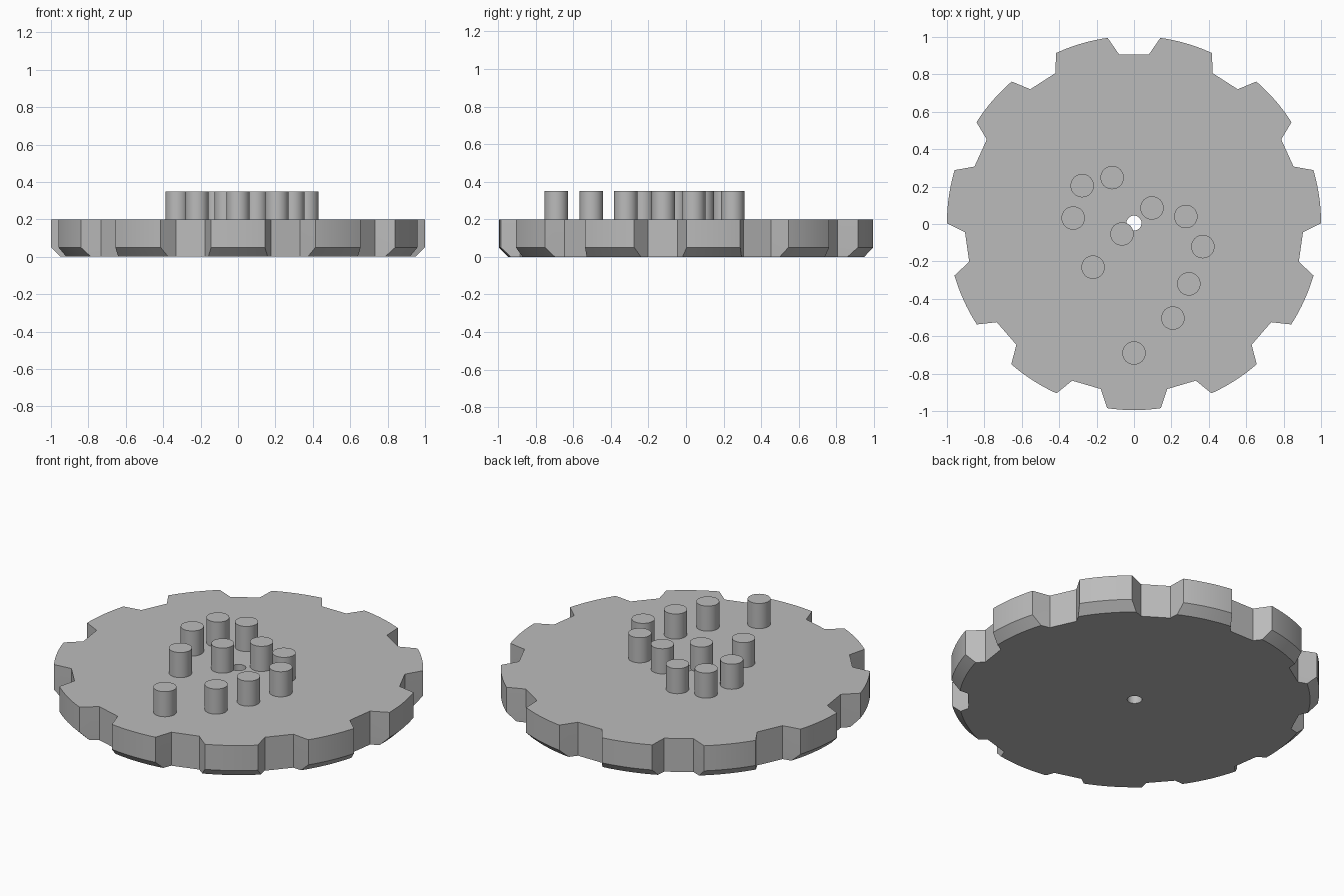
import bpy, bmesh
from math import radians, cos, sin, pi, tau
from mathutils import Vector

cube = bpy.data.objects.get("Cube")
if cube:
    bpy.data.objects.remove(cube)

TEETH, ARC_STEPS = 11, 10
PITCH = 360 / TEETH
TIP_R, ROOT_R, BASE_R, HOLE_R = 1.0, 0.905, 0.95, 0.04
THICK, CHAMFER, PIN_TOP, PIN_R = 0.2, 0.05, 0.35, 0.0625
CENTRE = Vector((0, 0.005, 0))

grey = bpy.data.materials.new("plain_grey")
grey.use_nodes = True
colour = (0.5, 0.5, 0.5, 1)
grey.diffuse_color = colour
grey.node_tree.nodes["Principled BSDF"].inputs["Base Color"].default_value = colour


def finish(bm, name):
    bmesh.ops.recalc_face_normals(bm, faces=bm.faces)
    mesh = bpy.data.meshes.new(name)
    bm.to_mesh(mesh)
    bm.free()
    mesh.materials.append(grey)
    obj = bpy.data.objects.new(name, mesh)
    bpy.context.collection.objects.link(obj)
    bpy.ops.object.select_all(action="DESELECT")
    obj.select_set(True)
    bpy.context.view_layer.objects.active = obj
    bpy.ops.object.shade_smooth_by_angle(angle=radians(25))
    return obj


def polar(r, deg):
    return Vector((r * cos(radians(deg)), r * sin(radians(deg)), 0))


def outline(tip_r, half_gap):
    """Toothed outline: a flat root, then a rounded tip, repeated."""
    points = []
    for i in range(TEETH):
        mid = 90 + i * PITCH
        points += [polar(ROOT_R, mid - 5.05), polar(ROOT_R, mid + 5.05)]
        span = PITCH - 2 * half_gap
        points += [polar(tip_r, mid + half_gap + span * k / ARC_STEPS)
                   for k in range(ARC_STEPS + 1)]
    return points


# Toothed disc: rings from the hole, over the top, down the rim and underneath
tip = outline(TIP_R, 8.1)
base = outline(BASE_R, 6.75)
hole = [p.normalized() * HOLE_R for p in tip]
rings = [(hole, THICK), (tip, THICK), (tip, CHAMFER), (base, 0), (hole, 0)]

bm = bmesh.new()
loops = [[bm.verts.new(p + CENTRE + Vector((0, 0, z))) for p in pts]
         for pts, z in rings]
count = len(tip)
for a, b in zip(loops, loops[1:] + loops[:1]):
    for i in range(count):
        j = (i + 1) % count
        bm.faces.new((a[i], a[j], b[j], b[i]))
finish(bm, "toothed_disc")

# Upright pins on the top face
pins = [(-0.117, 0.248), (-0.277, 0.205), (-0.325, 0.032), (0.096, 0.086),
        (0.277, 0.04), (-0.064, -0.053), (-0.219, -0.231), (0.368, -0.121),
        (0.293, -0.32), (0.208, -0.503), (0, -0.69)]
for n, (x, y) in enumerate(pins, 1):
    bm = bmesh.new()
    bmesh.ops.create_cone(bm, cap_ends=True, segments=32, radius1=PIN_R,
                          radius2=PIN_R, depth=PIN_TOP - THICK)
    bmesh.ops.translate(bm, verts=bm.verts, vec=(x, y, (PIN_TOP + THICK) / 2))
    finish(bm, f"pin_{n}")
